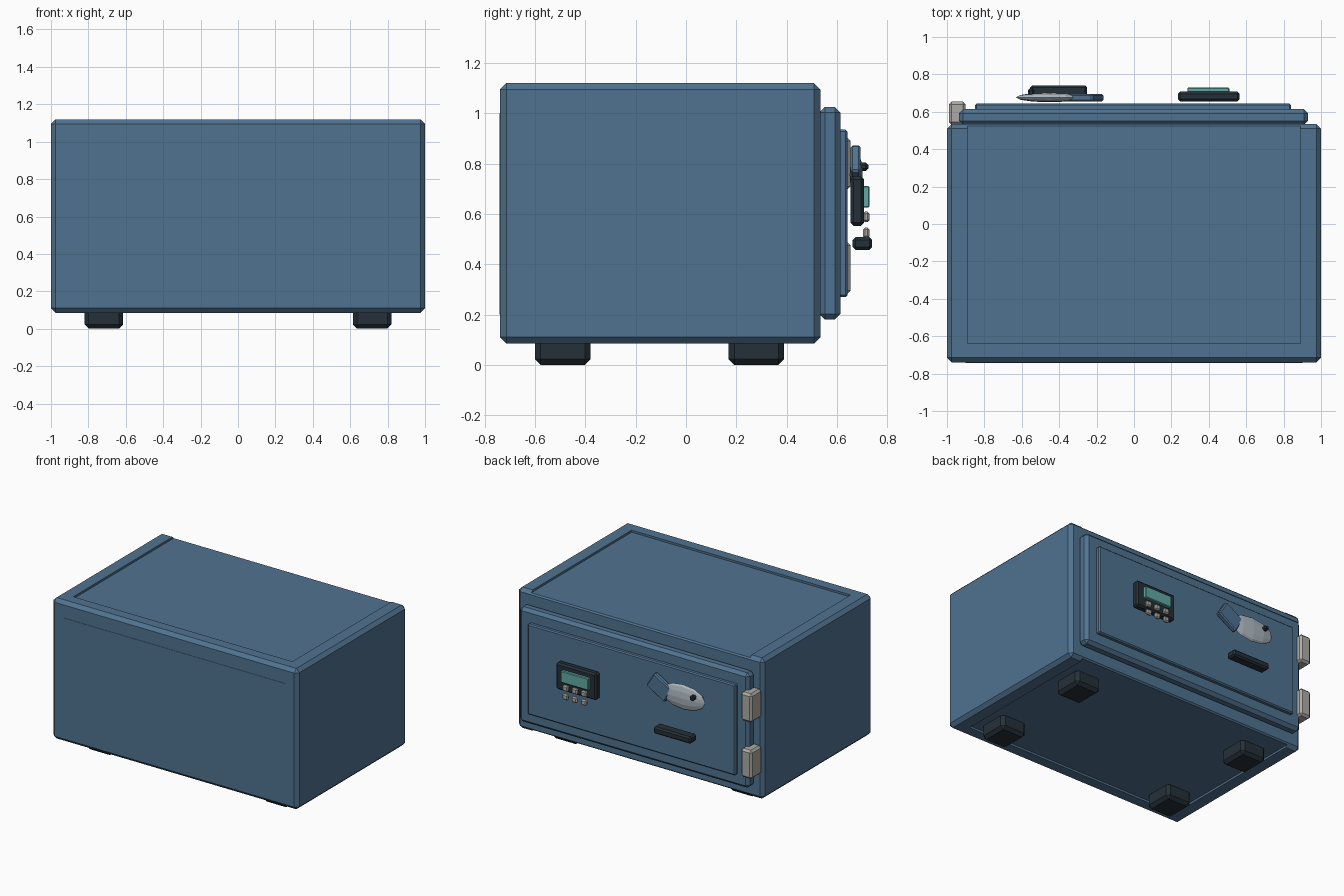
import bpy
from math import radians
from mathutils import Vector

if "Cube" in bpy.data.objects:
    bpy.data.objects.remove(bpy.data.objects["Cube"])


def material(name, rgb):
    m = bpy.data.materials.new(name)
    m.diffuse_color = (*rgb, 1)
    m.use_nodes = True
    m.node_tree.nodes["Principled BSDF"].inputs["Base Color"].default_value = m.diffuse_color
    return m


BLUE = material("blue_paint", (0.08, 0.17, 0.28))
DARK = material("dark_rubber", (0.018, 0.03, 0.04))
GREY = material("warm_metal", (0.42, 0.41, 0.38))
TEAL = material("teal_screen", (0.12, 0.40, 0.38))
STEEL = material("steel", (0.42, 0.48, 0.53))


def box(name, xr, yr, zr, mat, bevel=0.0):
    """Bevelled box given by its min/max on each axis."""
    lo, hi = Vector((xr[0], yr[0], zr[0])), Vector((xr[1], yr[1], zr[1]))
    bpy.ops.mesh.primitive_cube_add(size=1, location=(lo + hi) / 2)
    ob = bpy.context.object
    ob.name = name
    ob.scale = hi - lo
    bpy.ops.object.transform_apply(location=False, rotation=False, scale=True)
    ob.data.materials.append(mat)
    if bevel:
        b = ob.modifiers.new("bevel", 'BEVEL')
        b.width = bevel
        b.segments = 1
    return ob


def cut(target, name, xr, yr, zr):
    c = box(name, xr, yr, zr, BLUE)
    c.hide_render = True
    c.hide_viewport = True
    c.display_type = 'WIRE'
    m = target.modifiers.new(name, 'BOOLEAN')
    m.operation = 'DIFFERENCE'
    m.solver = 'EXACT'
    m.object = c


# Hollow cabinet: shallow recesses on top and underside, open on the door side
body = box("cabinet", (-1, 1), (-0.74, 0.535), (0.085, 1.12), BLUE, 0.025)
cut(body, "top_recess_cutter", (-0.89, 0.89), (-0.64, 0.7), (1.105, 1.3))
cut(body, "bottom_recess_cutter", (-0.89, 0.89), (-0.64, 0.7), (-0.1, 0.1))
cut(body, "cavity_cutter", (-0.9, 0.9), (-0.64, 0.7), (0.2, 1.0))
box("back_panel", (-0.9, 0.9), (-0.742, -0.65), (0.2, 1.0), BLUE)

# Feet
for sx in (-1, 1):
    for y0, y1 in ((-0.6, -0.38), (0.17, 0.39)):
        x = sorted((sx * 0.615, sx * 0.82))
        box("foot", x, (y0, y1), (0, 0.12), DARK, 0.022)

# Door with raised panel
box("door", (-0.935, 0.93), (0.53, 0.614), (0.18, 1.025), BLUE, 0.022)
box("door_panel", (-0.85, 0.84), (0.6, 0.643), (0.27, 0.935), BLUE, 0.008)

# Hinges
for z in (0.385, 0.80):
    box("hinge", (-0.99, -0.9), (0.53, 0.655), (z - 0.105, z + 0.105), GREY, 0.015)

# Keypad with screen and two rows of buttons
box("keypad", (0.235, 0.565), (0.655, 0.708), (0.553, 0.75), DARK, 0.012)
box("screen", (0.285, 0.51), (0.7, 0.73), (0.625, 0.712), TEAL, 0.005)
for z in (0.588, 0.525):
    for i in range(3):
        x = 0.325 + 0.075 * i
        box("button", (x - 0.022, x + 0.022), (0.704, 0.73),
            (z - 0.021, z + 0.021), GREY, 0.008)

# Handle: tilted arm, faceted steel grip, small dark knob
arm = box("handle_arm", (-0.35, -0.18), (0.655, 0.695), (0.717, 0.841), BLUE, 0.008)
arm.rotation_euler.y = radians(-31)
bpy.ops.mesh.primitive_uv_sphere_add(segments=12, ring_count=6, radius=1,
                                     rotation=(0, radians(90), 0))
grip = bpy.context.object
grip.name = "handle_grip"
bpy.ops.object.transform_apply(location=False, rotation=True, scale=False)
grip.scale = (0.178, 0.026, 0.092)
grip.location = (-0.453, 0.677, 0.756)
grip.data.materials.append(STEEL)
box("handle_knob", (-0.568, -0.532), (0.68, 0.725), (0.77, 0.804), DARK, 0.01)

# Pull bar
box("pull_bar", (-0.555, -0.25), (0.663, 0.74), (0.457, 0.508), DARK, 0.011)
